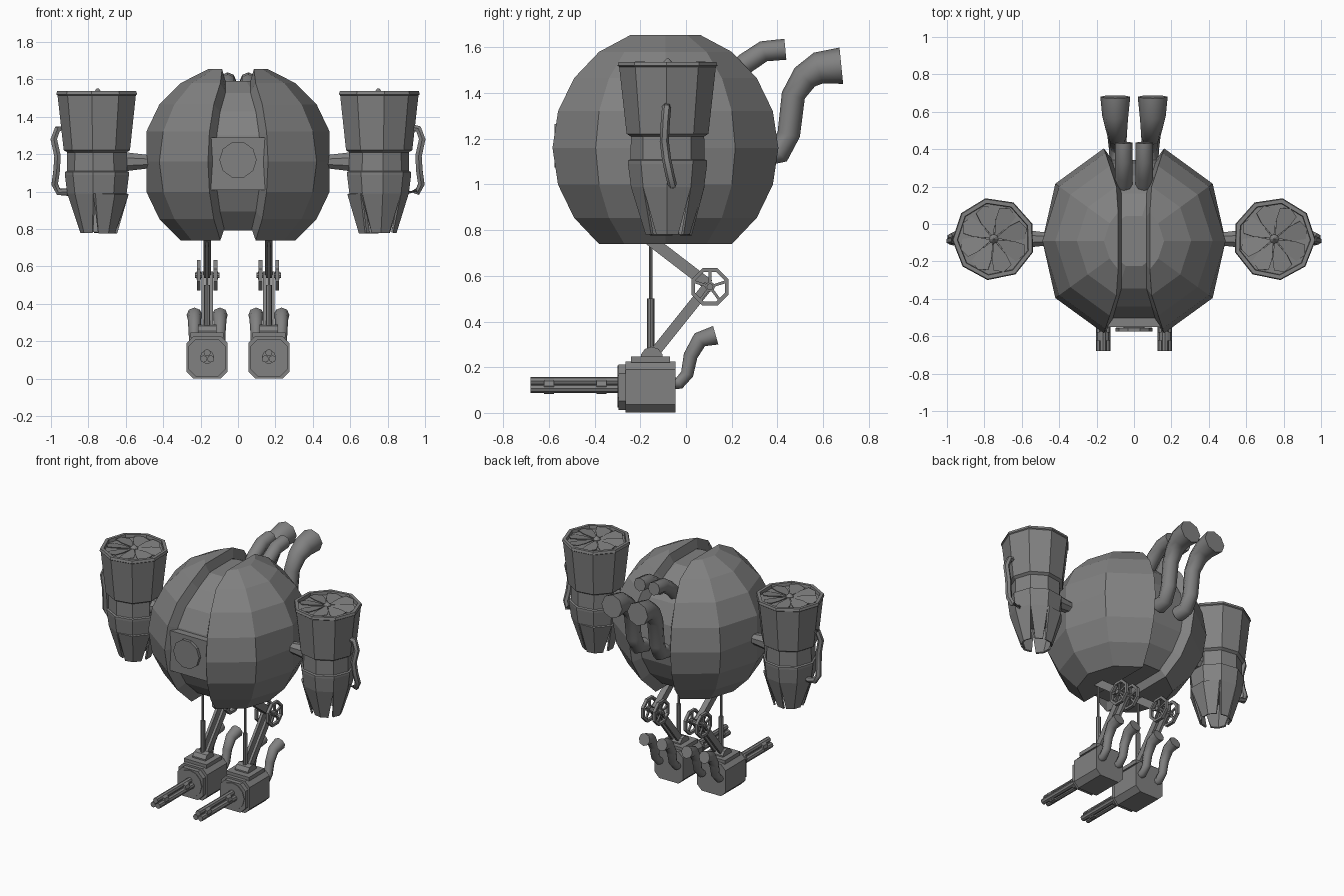
import bpy, bmesh
from math import sin, cos, pi, radians
from mathutils import Vector, Matrix

old = bpy.data.objects.get("Cube")
if old:
    bpy.data.objects.remove(old)

metal = bpy.data.materials.new("grey metal")
metal.use_nodes = True
GREY = (0.22, 0.22, 0.22, 1)
metal.diffuse_color = GREY
metal.node_tree.nodes["Principled BSDF"].inputs["Base Color"].default_value = GREY


def finish(name, bm, solid=0, smooth=False):
    bmesh.ops.recalc_face_normals(bm, faces=bm.faces)
    me = bpy.data.meshes.new(name)
    bm.to_mesh(me)
    bm.free()
    me.materials.append(metal)
    ob = bpy.data.objects.new(name, me)
    bpy.context.collection.objects.link(ob)
    if solid:
        mod = ob.modifiers.new("thickness", "SOLIDIFY")
        mod.thickness, mod.offset = solid, -1
    if smooth:
        bpy.ops.object.select_all(action="DESELECT")
        ob.select_set(True)
        bpy.context.view_layer.objects.active = ob
        bpy.ops.object.shade_smooth_by_angle(angle=radians(50))
    return ob


def loft(bm, rings, cap=True, closed=True):
    """Skin a list of equal-length point rings."""
    vs = [[bm.verts.new(p) for p in r] for r in rings]
    n = len(vs[0])
    for a, b in zip(vs, vs[1:]):
        for i in range(n if closed else n - 1):
            j = (i + 1) % n
            bm.faces.new((a[i], a[j], b[j], b[i]))
    if cap:
        bm.faces.new(vs[0])
        bm.faces.new(vs[-1])


def lathe(name, profile, n, at, turn=0, axis="Z", cap=True, solid=0):
    """Profile of (radius, height) turned around an axis through a point."""
    bm = bmesh.new()
    loft(bm, [[(r * cos(turn + 2 * pi * i / n), r * sin(turn + 2 * pi * i / n), h)
               for i in range(n)] for r, h in profile], cap)
    rot = {"Z": Matrix(), "X": Matrix.Rotation(pi / 2, 4, "Y"),
           "Y": Matrix.Rotation(-pi / 2, 4, "X")}[axis]
    bm.transform(Matrix.Translation(at) @ rot)
    return finish(name, bm, solid)


def tube(name, path, radii, n=8):
    """Pipe through points with a radius at each point."""
    pts = [Vector(p) for p in path]
    bm, rings = bmesh.new(), []
    for i, p in enumerate(pts):
        t = (pts[min(i + 1, len(pts) - 1)] - pts[max(i - 1, 0)]).normalized()
        u = t.cross(Vector((0, 0.3, 1)) if abs(t.x) > 0.9 else Vector((1, 0, 0))).normalized()
        v = t.cross(u)
        rings.append([p + radii[i] * (cos(2 * pi * k / n) * u + sin(2 * pi * k / n) * v)
                      for k in range(n)])
    loft(bm, rings)
    return finish(name, bm, smooth=True)


def box(name, lo, hi, bevel=0):
    lo, hi = Vector(lo), Vector(hi)
    bm = bmesh.new()
    bmesh.ops.create_cube(bm, size=1)
    bm.transform(Matrix.Translation((lo + hi) / 2) @ Matrix.Diagonal((*(hi - lo), 1)))
    if bevel:
        long = [e for e in bm.edges if abs(e.verts[0].co.y - e.verts[1].co.y) > 0.01]
        bmesh.ops.bevel(bm, geom=long, offset=bevel, segments=1, affect="EDGES")
    return finish(name, bm)


def bar(name, a, b, width, depth):
    """Flat beam between two points, wide in the side plane."""
    a, b = Vector(a), Vector(b)
    t = (b - a).normalized()
    u, v = Vector((depth / 2, 0, 0)), t.cross(Vector((1, 0, 0))) * width / 2
    bm = bmesh.new()
    loft(bm, [[p - u - v, p + u - v, p + u + v, p - u + v] for p in (a, b)])
    return finish(name, bm)


CY, CZ = -0.09, 1.16


def globe_rings(s, radius, longs, lats, low, high):
    rings = []
    for la in map(radians, lats):
        ring = []
        for lo in map(radians, longs):
            x = radius * cos(la) * sin(lo)
            x = min(max(x, low), high)
            ring.append((s * x, CY - radius * cos(la) * cos(lo), CZ + radius * sin(la)))
        rings.append(ring)
    return rings


# Inner body, front hatch
bm = bmesh.new()
loft(bm, globe_rings(1, 0.455, range(18, 378, 36), range(-54, 90, 18), -1, 1))
finish("inner_body", bm)
box("hatch_plate", (-0.155, -0.55, 1.01), (0.155, -0.42, 1.29))
lathe("hatch_disc", [(0.1, 0), (0.1, 0.02), (0.025, 0.025), (0.025, 0.03)], 10,
      (0, -0.55, 1.17), axis="Y").scale.y = 1
bpy.data.objects["hatch_disc"].data.transform(Matrix.Translation((0, -0.025, 0)))

for s, side in ((1, "left"), (-1, "right")):
    # Outer shell half
    bm = bmesh.new()
    loft(bm, globe_rings(s, 0.52, range(18, 198, 36), range(-54, 90, 18), 0.085, 0.49),
         closed=False)
    bmesh.ops.recalc_face_normals(bm, faces=bm.faces)
    finish(side + "_shell", bm, solid=0.07)

    # Turbine pod
    tx, ty, turn = s * 0.75, -0.08, pi / 2 - s * 0.2
    lathe(side + "_arm", [(0.04, 0.44), (0.04, 0.49), (0.056, 0.61)], 8,
          (0, ty, CZ), pi / 8, "X").scale.x = s
    lathe(side + "_pod", [(0.13, 0.98), (0.163, 0.99), (0.176, 1.09), (0.176, 1.105),
                          (0.165, 1.11), (0.163, 1.21), (0.182, 1.222), (0.215, 1.515),
                          (0.222, 1.52), (0.217, 1.537), (0.195, 1.537), (0.192, 1.515)],
          9, (tx, ty, 0), turn)
    lathe(side + "_fan_hub", [(0.025, 1.51), (0.025, 1.53), (0.015, 1.54), (0.004, 1.552)],
          8, (tx, ty, 0))
    # Fan blades
    bm = bmesh.new()
    for k in range(8):
        spin = Matrix.Translation((tx, ty, 0)) @ Matrix.Rotation(k * pi / 4 + 0.3, 4, "Z")
        blade = [(0.02, -0.005), (0.1, -0.04), (0.16, -0.05), (0.185, 0),
                 (0.16, 0.05), (0.1, 0.04), (0.02, 0.005)]
        bm.faces.new([bm.verts.new(spin @ Vector((r, w, 1.527 + w * 0.15)))
                      for r, w in blade])
    finish(side + "_fan_blades", bm, solid=0.004)
    # Nozzle flaps split by notches
    bm = bmesh.new()
    for k in range(9):
        a0, a1 = turn + k * 2 * pi / 9, turn + (k + 1) * 2 * pi / 9
        ends = [Vector((cos(a), sin(a), 0)) for a in (a0, a1)]
        up = [tx * Vector((1, 0, 0)) + ty * Vector((0, 1, 0)) + e * 0.163 + Vector((0, 0, 0.99))
              for e in ends]
        cut = [0.24 if (k + d) % 2 == 0 else 0 for d in (0, 1)]
        low = [ends[0].lerp(ends[1], cut[0]), ends[1].lerp(ends[0], cut[1])]
        low = [Vector((tx, ty, 0.78)) + e * 0.098 for e in low]
        bm.faces.new([bm.verts.new(p) for p in (up[0], low[0], low[1], up[1])])
    bmesh.ops.remove_doubles(bm, verts=bm.verts, dist=0.0001)
    finish(side + "_nozzle", bm, solid=0.012)
    tube(side + "_pod_hose",
         [(s * x, y, z) for x, y, z in ((0.91, -0.085, 1.345), (0.965, -0.085, 1.335),
          (0.985, -0.09, 1.28), (0.965, -0.095, 1.19), (0.97, -0.085, 1.11),
          (0.98, -0.07, 1.04), (0.96, -0.06, 1.0), (0.89, -0.06, 0.995))],
         [0.02] * 8, 6)

    # Exhaust pipes
    tube(side + "_upper_exhaust", [(s * 0.055, y, z) for y, z in
         ((0.18, 1.45), (0.26, 1.53), (0.34, 1.583), (0.435, 1.592))], [0.046] * 4)
    tube(side + "_lower_exhaust", [(s * x, y, z) for x, y, z in
         ((0.08, 0.34, 1.13), (0.085, 0.41, 1.14), (0.09, 0.45, 1.22), (0.09, 0.47, 1.39),
          (0.095, 0.52, 1.47), (0.1, 0.58, 1.51), (0.1, 0.68, 1.52))],
         [0.05, 0.05, 0.05, 0.052, 0.06, 0.07, 0.08])

    # Leg: strut, links and wheels
    fx = s * 0.165
    lathe(side + "_strut_sleeve", [(0.016, 0.27), (0.016, 0.5)], 8, (fx, -0.155, 0))
    lathe(side + "_strut_rod", [(0.008, 0.45), (0.008, 0.8)], 8, (fx, -0.155, 0))
    bar(side + "_upper_link", (fx, -0.2, 0.79), (fx, 0.1, 0.56), 0.05, 0.04)
    for d in (-1, 1):
        tag = side + ("_outer" if d == s else "_inner")
        bar(tag + "_lower_link", (fx + d * 0.022, 0.1, 0.56), (fx + d * 0.022, -0.14, 0.26),
            0.045, 0.018)
        wx = fx + d * 0.045
        lathe(tag + "_wheel_rim", [(0.088, -0.01), (0.088, 0.01), (0.07, 0.01),
              (0.07, -0.01), (0.088, -0.01)], 8, (wx, 0.105, 0.552), pi / 8, "X", cap=False)
        lathe(tag + "_wheel_hub", [(0.022, -0.012), (0.022, 0.012)], 8,
              (wx, 0.105, 0.552), axis="X")
        for k in range(5):
            a = k * 2 * pi / 5 + pi / 2
            bar(tag + "_wheel_spoke", (wx, 0.105, 0.552),
                (wx, 0.105 + 0.075 * cos(a), 0.552 + 0.075 * sin(a)), 0.012, 0.012)
        # Foot exhaust
        px = fx + d * 0.068
        tube(tag + "_foot_exhaust", [(px, y, z) for y, z in
             ((-0.07, 0.13), (-0.03, 0.13), (0.005, 0.17), (0.02, 0.25),
              (0.06, 0.32), (0.13, 0.34))], [0.026, 0.027, 0.028, 0.031, 0.036, 0.042])
    lathe(side + "_knee_axle", [(0.015, -0.065), (0.015, 0.065)], 8,
          (fx, 0.105, 0.552), axis="X")

    # Foot: gun housing
    box(side + "_foot", (fx - 0.11, -0.265, 0.002), (fx + 0.11, -0.045, 0.225), 0.035)
    box(side + "_foot_front", (fx - 0.1, -0.295, 0.012), (fx + 0.1, -0.26, 0.212), 0.04)
    lathe(side + "_gun_mount", [(0.092, -0.3), (0.092, -0.29)], 12, (fx, 0, 0.115), axis="Y")
    box(side + "_ankle_plate", (fx - 0.088, -0.24, 0.22), (fx + 0.088, -0.07, 0.246))
    lathe(side + "_ankle_dome", [(0.05, -0.05), (0.05, 0.05)], 10,
          (fx, -0.15, 0.24), axis="X")
    # Gun barrels and clamps
    for k in range(3):
        a = pi / 2 + k * 2 * pi / 3
        lathe(side + "_gun_barrel", [(0.019, -0.68), (0.019, -0.29)], 8,
              (fx + 0.022 * cos(a), 0, 0.117 + 0.022 * sin(a)), axis="Y")
    for y in (-0.6, -0.37):
        lathe(side + "_barrel_clamp", [(0.037, y - 0.022), (0.037, y + 0.022)], 10,
              (fx, 0, 0.117), axis="Y")
